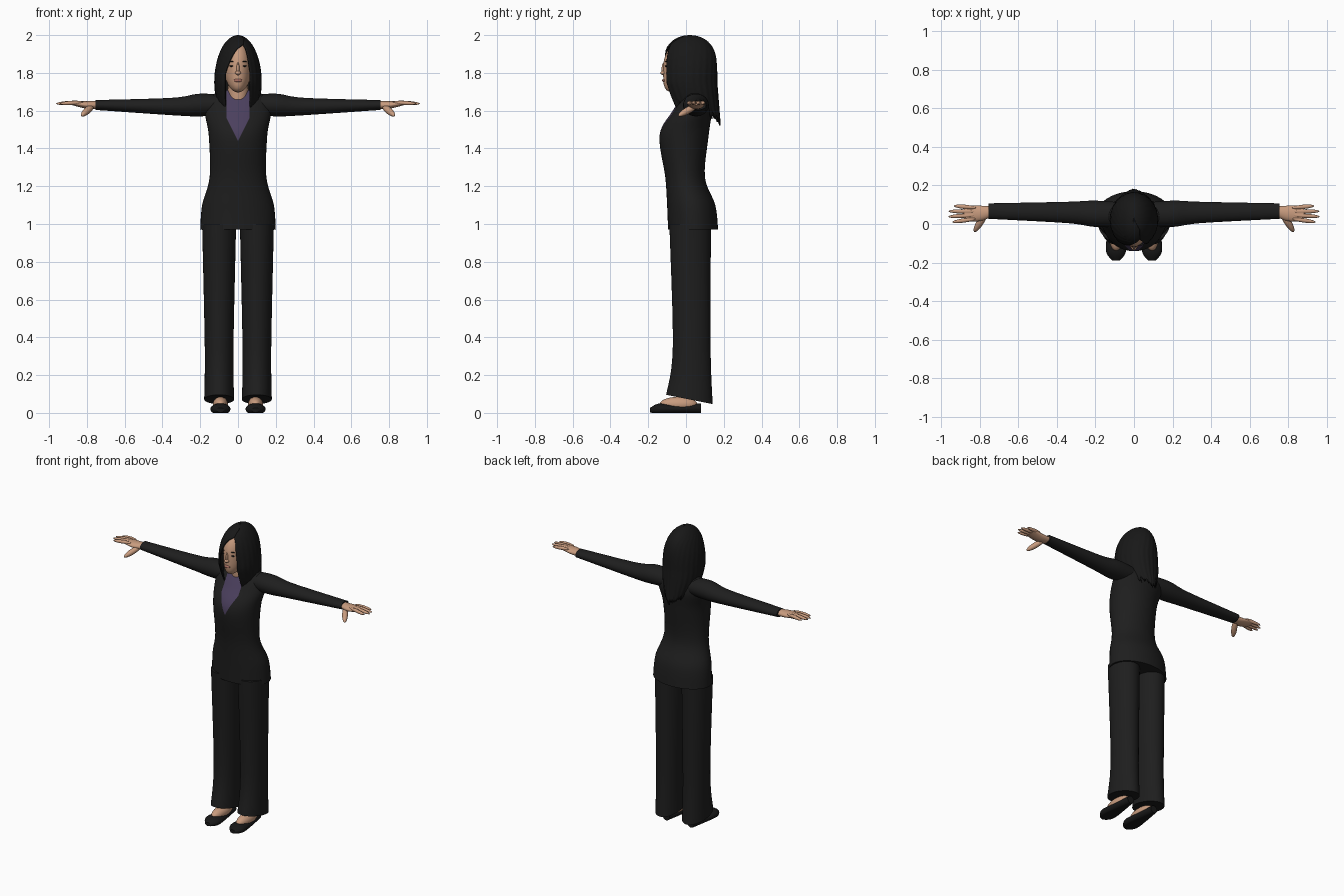
import bpy, bmesh, math, random
from mathutils import Vector

random.seed(4)
cube = bpy.data.objects.get("Cube")
if cube:
    bpy.data.objects.remove(cube)


def material(name, red, green, blue):
    mat = bpy.data.materials.new(name)
    mat.use_nodes = True
    colour = (red, green, blue, 1)
    mat.diffuse_color = colour
    shader = next(node for node in mat.node_tree.nodes if node.type == "BSDF_PRINCIPLED")
    shader.inputs["Base Color"].default_value = colour
    return mat


SKIN = material("skin", 0.58, 0.33, 0.21)
LIPS = material("lips", 0.42, 0.17, 0.13)
BLACK = material("hair and shoe black", 0.009, 0.009, 0.009)
CHARCOAL = material("charcoal cloth", 0.013, 0.013, 0.013)
PURPLE = material("purple blouse", 0.07, 0.05, 0.11)


def finish(bm, name, *mats):
    """Turn a bmesh into a smooth shaded object with its materials."""
    bmesh.ops.recalc_face_normals(bm, faces=bm.faces)
    mesh = bpy.data.meshes.new(name)
    bm.to_mesh(mesh)
    bm.free()
    for mat in mats:
        mesh.materials.append(mat)
    mesh.shade_smooth()
    mesh.set_sharp_from_angle(angle=math.radians(55))
    obj = bpy.data.objects.new(name, mesh)
    bpy.context.collection.objects.link(obj)
    return obj


def smooth_rings(rings, steps=6):
    """Catmull-Rom interpolation through the given rings."""
    result = []
    last = len(rings) - 1
    for i in range(last):
        before, start = Vector(rings[max(0, i - 1)]), Vector(rings[i])
        end, after = Vector(rings[i + 1]), Vector(rings[min(last, i + 2)])
        leave, arrive = (end - before) / 2, (after - start) / 2
        for step in range(steps):
            t = step / steps
            ease = t * t * (3 - 2 * t)
            result.append(start.lerp(end, ease) + leave * t * (1 - t) ** 2
                          - arrive * t * t * (1 - t))
    return result + [Vector(rings[last])]


def loft(rings, axis="z", side=1, segments=40):
    """Loft rounded ovals (position, two centres, two radii) along an axis."""
    bm = bmesh.new()
    loops = []
    for along, centre_a, centre_b, radius_a, radius_b in smooth_rings(rings):
        loop = []
        for k in range(segments):
            angle = math.tau * k / segments
            a = centre_a + radius_a * math.cos(angle)
            b = centre_b + radius_b * math.sin(angle)
            x, y, z = {"x": (along, a, b), "y": (a, along, b), "z": (a, b, along)}[axis]
            loop.append(bm.verts.new((x * side, y, z)))
        loops.append(loop)
    for low, high in zip(loops, loops[1:]):
        for k in range(segments):
            bm.faces.new((low[k - 1], low[k], high[k], high[k - 1]))
    bm.faces.new(loops[0])
    bm.faces.new(loops[-1])
    return bm


def ellipsoid(centre, size, rotation=None):
    bm = bmesh.new()
    bmesh.ops.create_uvsphere(bm, u_segments=24, v_segments=16, radius=1)
    for vert in bm.verts:
        vert.co *= Vector(size)
        if rotation:
            vert.co.rotate(rotation)
        vert.co += Vector(centre)
    return bm


def spindle(start, end, radius):
    """Ellipsoid stretched from one point to another."""
    start, end = Vector(start), Vector(end)
    span = end - start
    return ellipsoid((start + end) / 2, (radius, radius, span.length / 2),
                     span.to_track_quat("Z", "Y"))


# Jacket body: height, half width, front and back
outline = [(0.97, 0.2, -0.095, 0.17), (1.1, 0.19, -0.1, 0.155), (1.25, 0.15, -0.11, 0.1),
           (1.47, 0.155, -0.14, 0.12), (1.6, 0.175, -0.07, 0.135),
           (1.68, 0.14, -0.02, 0.11), (1.71, 0.06, -0.01, 0.09)]
body = loft([(z, 0, (front + back) / 2, width, (back - front) / 2)
             for z, width, front, back in outline])

# Blouse, cut into the front of the jacket
V_BOTTOM, V_HALF, V_SLOPE = 1.44, 0.062, 0.5


def is_front(face):
    centre = face.calc_center_median()
    return centre.y < 0.02 and centre.z > V_BOTTOM - V_HALF


for side in (1, -1):
    for normal_x, normal_z, point_x in ((side, -V_SLOPE, 0), (side, 0, side * V_HALF)):
        geometry = {part for face in body.faces if is_front(face)
                    for part in (face, *face.edges, *face.verts)}
        bmesh.ops.bisect_plane(body, geom=list(geometry), plane_co=(point_x, 0, V_BOTTOM),
                               plane_no=(normal_x, 0, normal_z))
for face in body.faces:
    centre = face.calc_center_median()
    opening = min(V_HALF, (centre.z - V_BOTTOM) * V_SLOPE)
    face.material_index = int(is_front(face) and abs(centre.x) < opening)
finish(body, "jacket_body", CHARCOAL, PURPLE)

# Head, with the jaw drawn forward
EYE_LINE = 1.836
finish(spindle((0, 0.02, 1.5), (0, 0.02, 1.9), 0.055), "neck", SKIN)
head = ellipsoid((0, 0.005, EYE_LINE), (0.075, 0.125, 0.14))
for vert in head.verts:
    vert.co.y -= 3.5 * max(0, EYE_LINE - vert.co.z) ** 2
finish(head, "head", SKIN)

# Facial features
finish(ellipsoid((0, -0.12, 1.8), (0.015, 0.016, 0.011)), "nose_tip", SKIN)
finish(ellipsoid((0, -0.117, 1.82), (0.008, 0.012, 0.035)), "nose_bridge", SKIN)
finish(ellipsoid((0, -0.117, 1.76), (0.022, 0.009, 0.009)), "lips", LIPS)
for side, word in ((1, "left"), (-1, "right")):
    place = Vector((0.033 * side, -0.105, EYE_LINE))
    finish(ellipsoid(place, (0.013, 0.007, 0.004)), word + "_eye", BLACK)
    place.z += 0.024
    finish(ellipsoid(place, (0.017, 0.007, 0.002)), word + "_eyebrow", BLACK)

# Hair: a draped shell parted off centre, open at the face, with ragged tips
COLUMNS, ROWS = 96, 30
CROWN, WIDEST, PART = 2, 1.75, 0.03


def hair_point(column, row, tip):
    across, down = column / COLUMNS, row / ROWS
    z = CROWN - (CROWN - tip) * down ** 1.6
    rise = max(0, z - WIDEST) / (CROWN - WIDEST)
    drop = max(0, WIDEST - z)
    width = max(0.001, 0.125 * math.sqrt(1 - rise ** 2) - 1.3 * drop ** 2)
    depth = max(0.001, 0.145 * math.sqrt(1 - rise ** 4) - 0.12 * drop)
    spread = math.sqrt(min(1, max(0, CROWN - 0.055 - z) / 0.15))
    left = math.asin(min(0.7, (PART + 0.035 * spread) / width))
    right = math.asin(max(-0.7, min(0.7, (PART - 0.1 * spread) / width)))
    angle = left + (math.tau + right - left) * across
    lock = 1 + 0.012 * down * math.sin(column * 1.3)
    return (width * lock * math.sin(angle),
            0.02 + 0.2 * drop - depth * lock * math.cos(angle), z)


hair = bmesh.new()
grid = []
for column in range(COLUMNS + 1):
    back = math.sin(math.pi * column / COLUMNS)
    tip = 1.63 - 0.08 * back ** 3 + random.uniform(-0.03, 0.02)
    grid.append([hair.verts.new(hair_point(column, row, tip)) for row in range(ROWS + 1)])
for strand, neighbour in zip(grid, grid[1:]):
    for row in range(ROWS):
        hair.faces.new((strand[row], strand[row + 1], neighbour[row + 1], neighbour[row]))
shell = finish(hair, "hair", BLACK)
shell.modifiers.new("thickness", "SOLIDIFY").thickness = 0.008

# Limbs, built once per side
ARM_Z, FOOT_X, HEM = 1.63, 0.093, 0.075
for side, word in ((1, "left"), (-1, "right")):
    sleeve = [(0.05, 0.05, ARM_Z, 0.06, 0.05), (0.2, 0.053, ARM_Z, 0.068, 0.06),
              (0.35, 0.06, 1.622, 0.055, 0.046), (0.755, 0.067, ARM_Z, 0.04, 0.026)]
    finish(loft(sleeve, "x", side), word + "_sleeve", CHARCOAL)

    # Hand
    palm = [(0.73, 0.065, ARM_Z, 0.025, 0.02), (0.8, 0.055, ARM_Z, 0.04, 0.02),
            (0.88, 0.055, 1.64, 0.04, 0.01)]
    finish(loft(palm, "x", side), word + "_palm", SKIN)
    for i, finger in enumerate(("index", "middle", "ring", "little")):
        reach = 0.965 - 0.012 * (i - 1.4) ** 2
        finish(spindle((0.82 * side, 0.027 + 0.019 * i, 1.645),
                       (reach * side, 0.01 + 0.028 * i, 1.637), 0.011),
               f"{word}_{finger}_finger", SKIN)
    finish(spindle((0.765 * side, 0.06, ARM_Z), (0.828 * side, -0.04, 1.573), 0.018),
           word + "_thumb", SKIN)

    # Trouser leg, its hem dropping towards the heel
    trouser = [(HEM, 0.1, 0.018, 0.079, 0.123), (0.35, 0.1, 0.03, 0.076, 0.1),
               (1, 0.1, 0.022, 0.09, 0.11)]
    leg = loft(trouser, side=side)
    for vert in leg.verts:
        vert.co.z -= vert.co.y * max(0, 0.2 - (vert.co.z - HEM))
    finish(leg, word + "_trouser_leg", CHARCOAL)

    # Foot and flat soled shoe
    finish(ellipsoid((FOOT_X * side, -0.04, 0.045), (0.04, 0.1, 0.04)), word + "_foot", SKIN)
    sole = [(-0.19, FOOT_X, 0.015, 0.02, 0.012), (-0.14, FOOT_X, 0.02, 0.052, 0.03),
            (-0.04, FOOT_X, 0.02, 0.044, 0.025), (0.08, FOOT_X, 0.025, 0.025, 0.025)]
    shoe = loft(sole, "y", side)
    for vert in shoe.verts:
        vert.co.z = max(0, vert.co.z)
    finish(shoe, word + "_shoe", BLACK)
